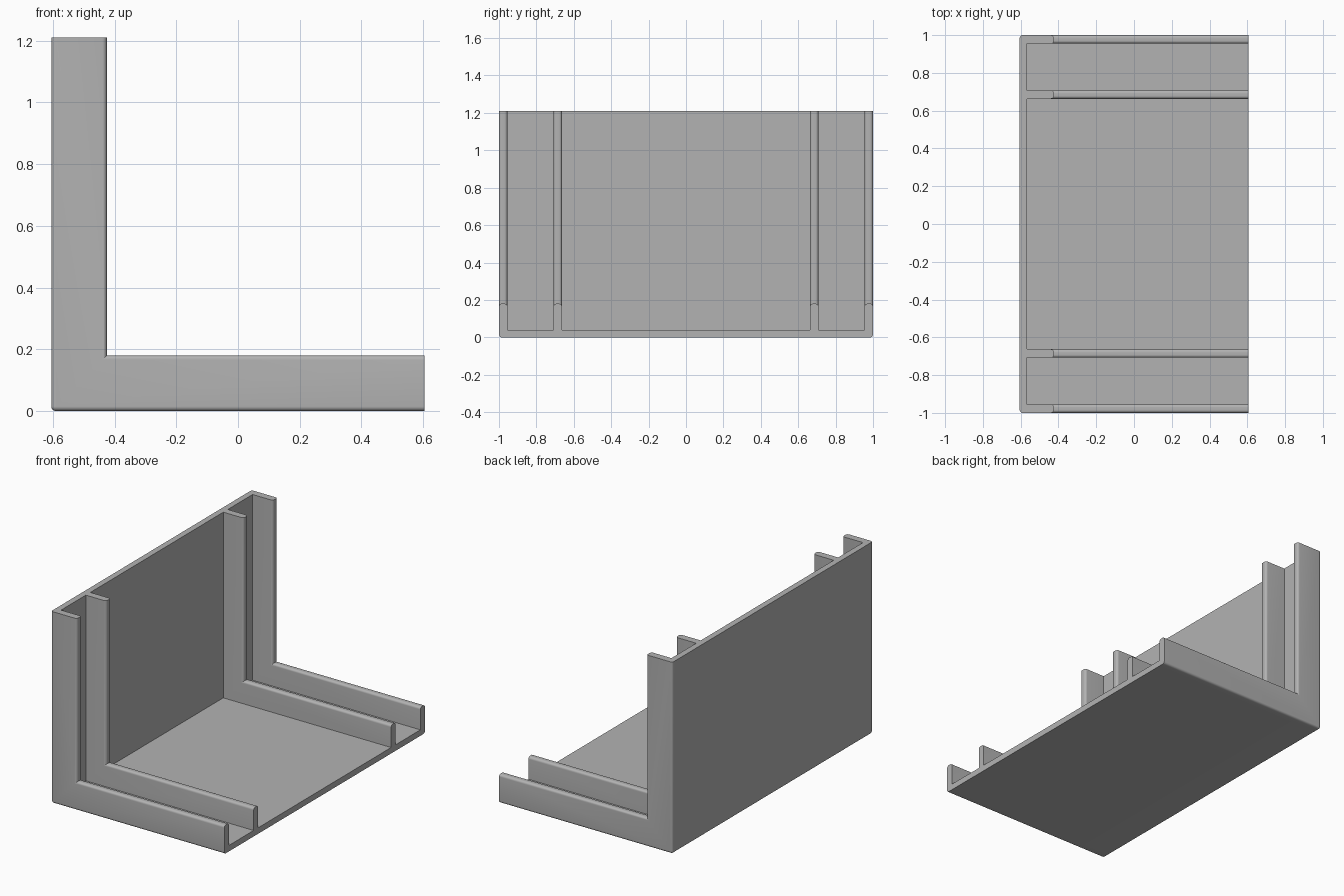
import bpy, bmesh
from math import sin, cos, pi

cube = bpy.data.objects.get("Cube")
if cube:
    bpy.data.objects.remove(cube, do_unlink=True)

HALF = 0.605      # half length of each leg of the L
PANEL = 0.038     # panel thickness
DEPTH = 0.18      # rib height measured from the outer skin
ROUND = 0.015     # edge rounding
STEPS = 6

grey = bpy.data.materials.new("plain_grey")
grey.use_nodes = True
colour = (0.45, 0.45, 0.45, 1)
grey.diffuse_color = colour
grey.node_tree.nodes["Principled BSDF"].inputs["Base Color"].default_value = colour


def arc(cy, ct, start):
    """Quarter circle of profile points (y, depth)."""
    angles = [start + pi / 2 * i / STEPS for i in range(STEPS + 1)]
    return [(cy + ROUND * cos(a), ct + ROUND * sin(a)) for a in angles]


def path_points(t):
    """The L path at depth t: top end, rounded outer corner, open end."""
    pts = [(-HALF + t, 2 * HALF)]
    for i in range(STEPS + 1):
        a = pi + pi / 2 * i / STEPS
        r = max(ROUND - t, 0)
        c = max(ROUND, t)
        pts.append((-HALF + c + r * cos(a), c + r * sin(a)))
    return pts + [(HALF, t)]


def sweep(name, profile):
    """Sweep a (y, depth) profile along the L path."""
    bm = bmesh.new()
    rows = [[bm.verts.new((x, y, z)) for x, z in path_points(t)] for y, t in profile]
    for a, b in zip(rows, rows[1:] + rows[:1]):
        for i in range(len(a) - 1):
            bm.faces.new((a[i], a[i + 1], b[i + 1], b[i]))
    for end in (0, -1):
        bm.faces.new([row[end] for row in rows])
    bmesh.ops.remove_doubles(bm, verts=bm.verts, dist=1e-5)
    bmesh.ops.recalc_face_normals(bm, faces=bm.faces)
    mesh = bpy.data.meshes.new(name)
    bm.to_mesh(mesh)
    bm.free()
    mesh.materials.append(grey)
    obj = bpy.data.objects.new(name, mesh)
    bpy.context.collection.objects.link(obj)
    bpy.ops.object.select_all(action='DESELECT')
    obj.select_set(True)
    bpy.context.view_layer.objects.active = obj
    bpy.ops.object.shade_smooth_by_angle(angle=pi / 6)


def rib_tip(y0, y1):
    return arc(y1 - ROUND, DEPTH - ROUND, 0) + arc(y0 + ROUND, DEPTH - ROUND, pi / 2)


# Back wall and floor in one bent panel
EDGE = 0.955
sweep("back_and_floor_panel", [(-EDGE, 0), (EDGE, 0), (EDGE, PANEL), (-EDGE, PANEL)])

# Outer and inner guide ribs, mirrored front to back
outer = [(EDGE, 0)] + arc(1 - ROUND, ROUND, -pi / 2) + rib_tip(EDGE, 1)
inner = [(0.663, PANEL), (0.708, PANEL)] + rib_tip(0.663, 0.708)
for side, s in (("back", 1), ("front", -1)):
    sweep(side + "_outer_rib", [(s * y, t) for y, t in outer])
    sweep(side + "_inner_rib", [(s * y, t) for y, t in inner])
